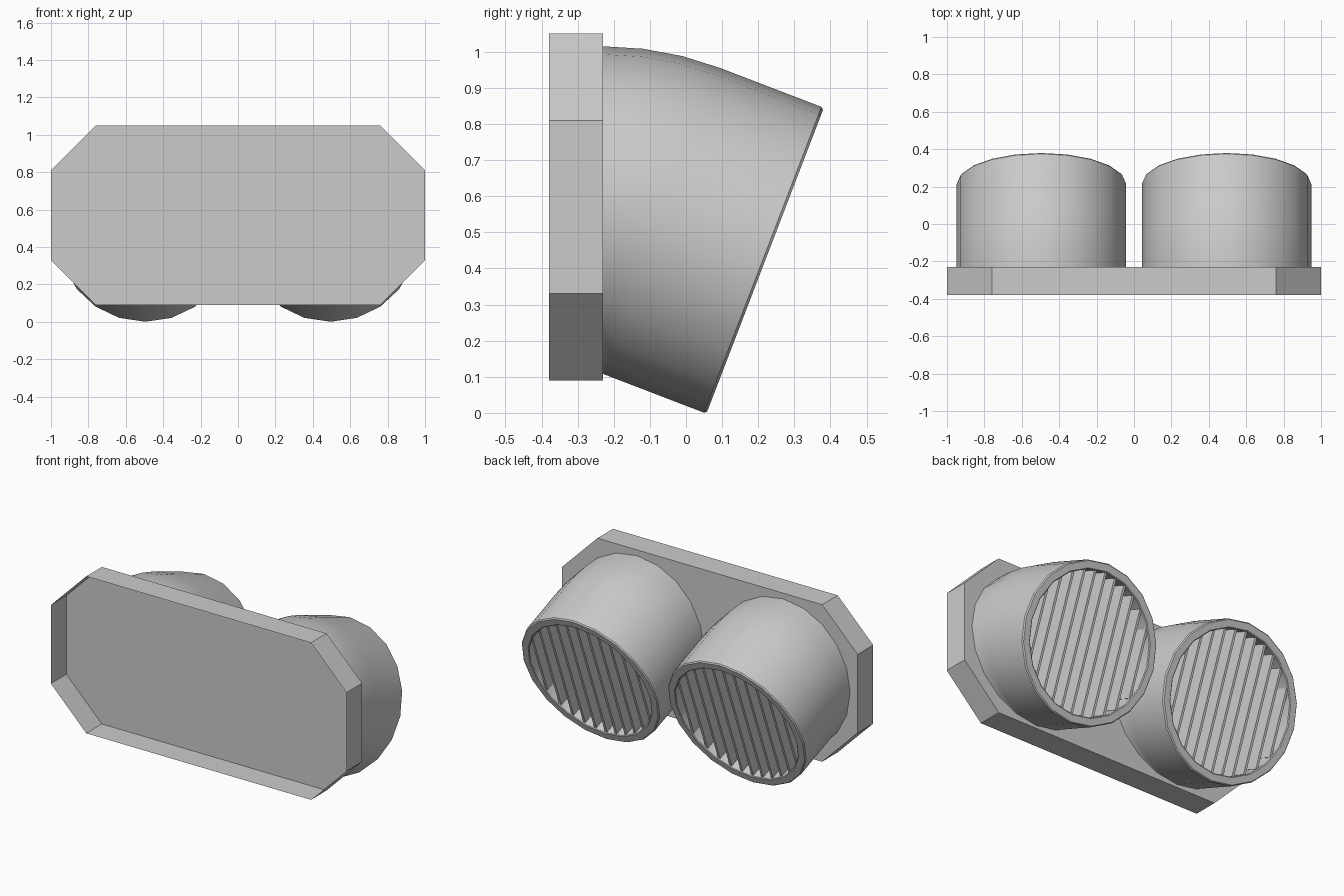
import bpy, bmesh, math

if "Cube" in bpy.data.objects:
    bpy.data.objects.remove(bpy.data.objects["Cube"])

SIDES, R, CX = 20, 0.4535, 0.495
PIVOT_Y, PIVOT_Z, TILT = -0.23, 0.108, math.radians(21)


def place(x, s, a, d):
    """Point in a tube section: s = height above the bend pivot, d = push along the axis."""
    return (x, PIVOT_Y + s * math.sin(a) + d * math.cos(a),
            PIVOT_Z + s * math.cos(a) - d * math.sin(a))


def finish(bm, name, recalc=True):
    if recalc:
        bmesh.ops.recalc_face_normals(bm, faces=bm.faces)
    me = bpy.data.meshes.new(name)
    bm.to_mesh(me)
    bm.free()
    ob = bpy.data.objects.new(name, me)
    bpy.context.collection.objects.link(ob)
    return ob


def mounting_plate():
    # chamfered octagonal tray, open at the front
    outline = [(-1, .33), (-.76, .09), (.76, .09), (1, .33),
               (1, .81), (.76, 1.05), (-.76, 1.05), (-1, .81)]
    bm = bmesh.new()
    front = [bm.verts.new((x, -.38, z)) for x, z in outline]
    back = [bm.verts.new((x, -.23, z)) for x, z in outline]
    for i in range(8):
        j = (i + 1) % 8
        bm.faces.new((front[i], front[j], back[j], back[i]))
    bm.faces.new(back[::-1])
    finish(bm, "mounting_plate", recalc=False)


def tube(cx, name):
    # bent hood, bevelled rim and recessed mouth: (angle, push, radius)
    sections = [(TILT * k / 3, 0, R) for k in range(4)]
    sections += [(TILT, .300, R), (TILT, .307, R - .006),
                 (TILT, .307, .408), (TILT, .303, .403), (TILT, .20, .403)]
    bm = bmesh.new()
    rings = []
    for a, d, r in sections:
        rings.append([bm.verts.new(place(cx + r * math.sin(t), R + r * math.cos(t), a, d))
                      for t in (2 * math.pi * i / SIDES for i in range(SIDES))])
    for lo, hi in zip(rings, rings[1:]):
        for i in range(SIDES):
            j = (i + 1) % SIDES
            bm.faces.new((lo[i], lo[j], hi[j], hi[i]))
    bm.faces.new(rings[-1])
    ob = finish(bm, name)
    bpy.ops.object.select_all(action='DESELECT')
    ob.select_set(True)
    bpy.context.view_layer.objects.active = ob
    bpy.ops.object.shade_smooth_by_angle(angle=math.radians(30))


def grille(cx, name, count=11, pitch=.07, thick=.014):
    # thin upright blades across the mouth
    bm = bmesh.new()
    for k in range(count):
        x = (k - (count - 1) / 2) * pitch
        h = math.sqrt(.402 ** 2 - x * x)
        v = [bm.verts.new(place(cx + x + sx * thick / 2, R + sz * h, TILT, d))
             for d in (.20, .297) for sx, sz in ((-1, -1), (1, -1), (1, 1), (-1, 1))]
        for f in ((4, 5, 6, 7), (0, 1, 5, 4), (1, 2, 6, 5), (2, 3, 7, 6), (3, 0, 4, 7)):
            bm.faces.new([v[i] for i in f])
    finish(bm, name)


mounting_plate()
for side, label in ((-1, "left"), (1, "right")):
    tube(side * CX, label + "_tube")
    grille(side * CX, label + "_grille")
